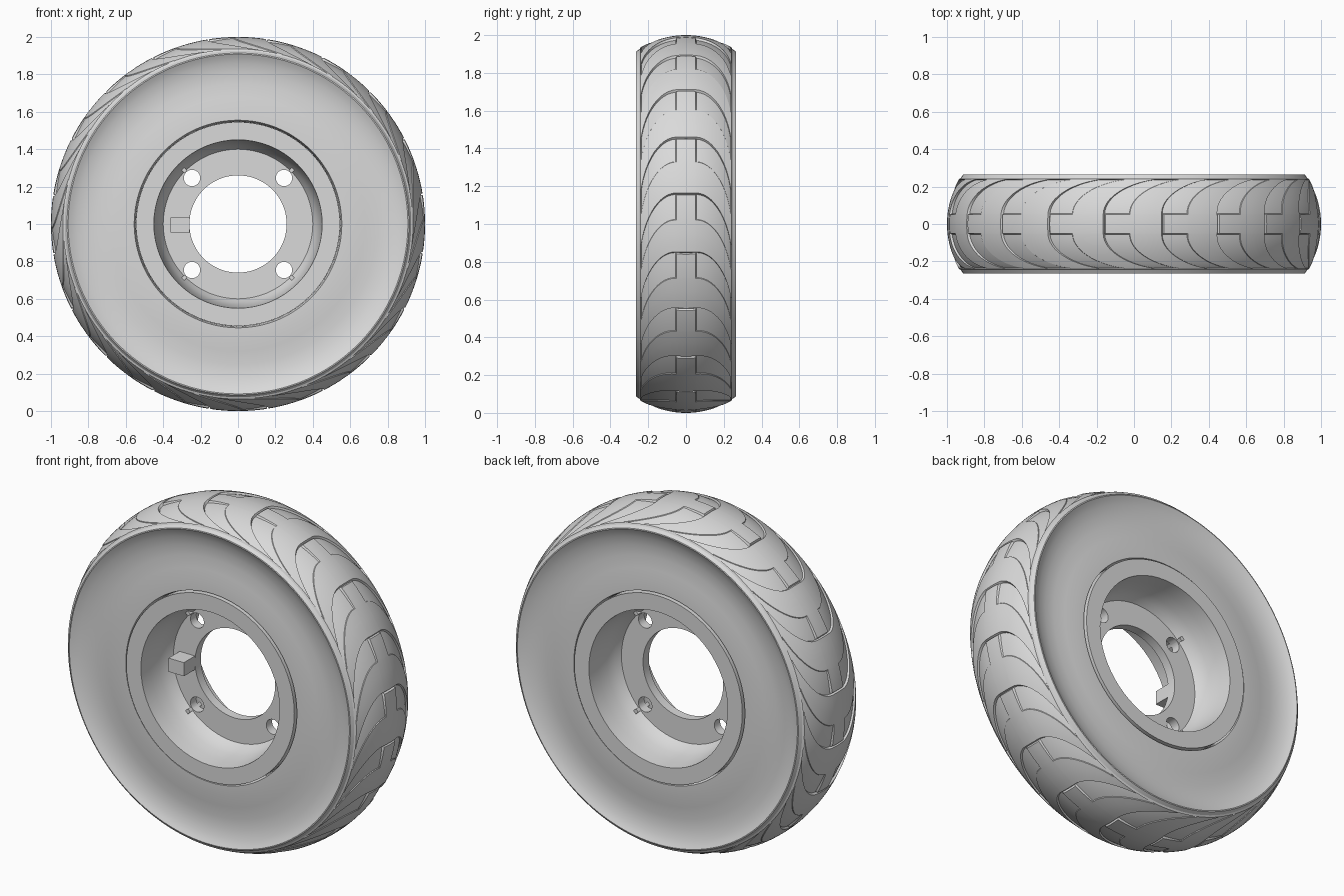
import bpy, bmesh, math
from mathutils import Matrix, Vector

old = bpy.data.objects.get("Cube")
if old:
    bpy.data.objects.remove(old, do_unlink=True)

CENTRE = Vector((0, 0, 1))
PITCHES = 20
PITCH = math.tau / PITCHES
PHASE = math.radians(8.5)
SWEEP = math.radians(21)
RIB, SIDE_IN, SIDE_OUT, SHOULDER = 0.05, 0.055, 0.236, 0.24
DEPTH = 0.013

grey = bpy.data.materials.new("plain grey")
grey.use_nodes = True
colour = (0.7, 0.7, 0.7, 1)
grey.diffuse_color = colour
grey.node_tree.nodes["Principled BSDF"].inputs["Base Color"].default_value = colour


def finish(name, bm, smooth=True):
    bmesh.ops.recalc_face_normals(bm, faces=bm.faces)
    mesh = bpy.data.meshes.new(name)
    bm.to_mesh(mesh)
    bm.free()
    obj = bpy.data.objects.new(name, mesh)
    bpy.context.collection.objects.link(obj)
    mesh.materials.append(grey)
    if smooth:
        smooth_edges(obj)
    return obj


def smooth_edges(obj):
    bpy.ops.object.select_all(action="DESELECT")
    obj.select_set(True)
    bpy.context.view_layer.objects.active = obj
    bpy.ops.object.shade_smooth_by_angle(angle=math.radians(30))


def ring_surface(bm, rows):
    """Skin a closed ring from rows of points, each row running round the axle."""
    grid = [[bm.verts.new(p) for p in row] for row in rows]
    n = len(grid[0])
    for a, b in zip(grid, grid[1:] + grid[:1]):
        for i in range(n):
            j = (i + 1) % n
            bm.faces.new((a[i], a[j], b[j], b[i]))


def polar(r, angle, y):
    return CENTRE + Vector((r * math.sin(angle), y, r * math.cos(angle)))


def box(name, size, place):
    bm = bmesh.new()
    bmesh.ops.create_cube(bm, size=1, matrix=place @ Matrix.Diagonal((*size, 1)))
    return finish(name, bm, smooth=False)


# Tyre: dished sidewalls, a low shoulder band, and arched petals beside a split centre rib
steps = [0, 0.02, 0.04, 0.1, 0.18, 0.26, 0.34, 0.42, 0.45, 0.46, 0.55, 0.7, 0.8, 0.9]
side = [(0.545, 0.2), (0.555, 0.247), (0.62, 0.245), (0.68, 0.237), (0.75, 0.23),
        (0.81, 0.232), (0.86, 0.243), (0.89, 0.255), (0.908, 0.265), (0.914, 0.264),
        (0.926, 0.245)]
PETAL_ROWS = 14
tread = [SHOULDER]
for i in range(PETAL_ROWS, -1, -1):
    t = math.sin(i / PETAL_ROWS * math.pi / 2)
    tread.append(SIDE_IN + (SIDE_OUT - SIDE_IN) * t)
tread += [RIB, RIB / 2]


def sweep(y):
    t = min(max((abs(y) - SIDE_IN) / (SIDE_OUT - SIDE_IN), 0), 1)
    return SWEEP * (1 - math.sqrt(1 - (0.97 * t) ** 2))


def cut_depth(y, f):
    a = abs(y)
    if a <= RIB:
        return DEPTH * 0.8 if f == steps[1] else 0
    if a >= SHOULDER or f == 0 or f >= 0.46:
        return 0
    return DEPTH * (1 - 0.7 * f / 0.46)


def tyre_row(y, r=None):
    row = []
    for k in range(PITCHES):
        for f in steps:
            radius = r if r else 1 - 0.064 * (y / SHOULDER) ** 2 - cut_depth(y, f)
            row.append(polar(radius, PHASE + (k + f) * PITCH + sweep(y), y))
    return row


rows = [tyre_row(-y, r) for r, y in side]
rows += [tyre_row(-y) for y in tread] + [tyre_row(0)]
rows += [tyre_row(y) for y in reversed(tread)]
rows += [tyre_row(y, r) for r, y in reversed(side)]
bm = bmesh.new()
ring_surface(bm, rows)
finish("tyre", bm)

# Rim: a thin hub plate between two bowls with flat outer lips
half = [(0.26, 0.027), (0.4, 0.027), (0.42, 0.06), (0.435, 0.11),
        (0.445, 0.18), (0.45, 0.257), (0.545, 0.257)]
profile = [(r, -y) for r, y in half] + [(r, y) for r, y in reversed(half)]
SEGMENTS = 64
bm = bmesh.new()
ring_surface(bm, [[polar(r, math.tau * i / SEGMENTS, y) for i in range(SEGMENTS)]
                  for r, y in profile])
rim = finish("rim", bm, smooth=False)

# Four bolt holes through the hub plate
bm = bmesh.new()
diagonals = [math.pi / 4 + i * math.pi / 2 for i in range(4)]
for angle in diagonals:
    place = Matrix.Translation(polar(0.348, angle, 0)) @ Matrix.Rotation(math.pi / 2, 4, "X")
    bmesh.ops.create_cone(bm, cap_ends=True, segments=24, radius1=0.044, radius2=0.044,
                          depth=0.12, matrix=place)
cutter = finish("bolt_hole_cutter", bm, smooth=False)
cutter.hide_render = True
holes = rim.modifiers.new("bolt holes", "BOOLEAN")
holes.operation = "DIFFERENCE"
holes.object = cutter
bpy.context.view_layer.objects.active = rim
bpy.ops.object.modifier_apply(modifier=holes.name)
bpy.data.objects.remove(cutter, do_unlink=True)
smooth_edges(rim)

# Small pegs in the bowl wall beside each bolt hole
for i, angle in enumerate(diagonals):
    place = Matrix.Translation(polar(0.415, angle, 0)) @ Matrix.Rotation(angle, 4, "Y")
    box(f"peg_{i + 1}", (0.022, 0.11, 0.042), place)

# Block standing on the front of the hub plate
box("hub_block", (0.1, 0.11, 0.08), Matrix.Translation((-0.31, -0.075, 0.995)))
